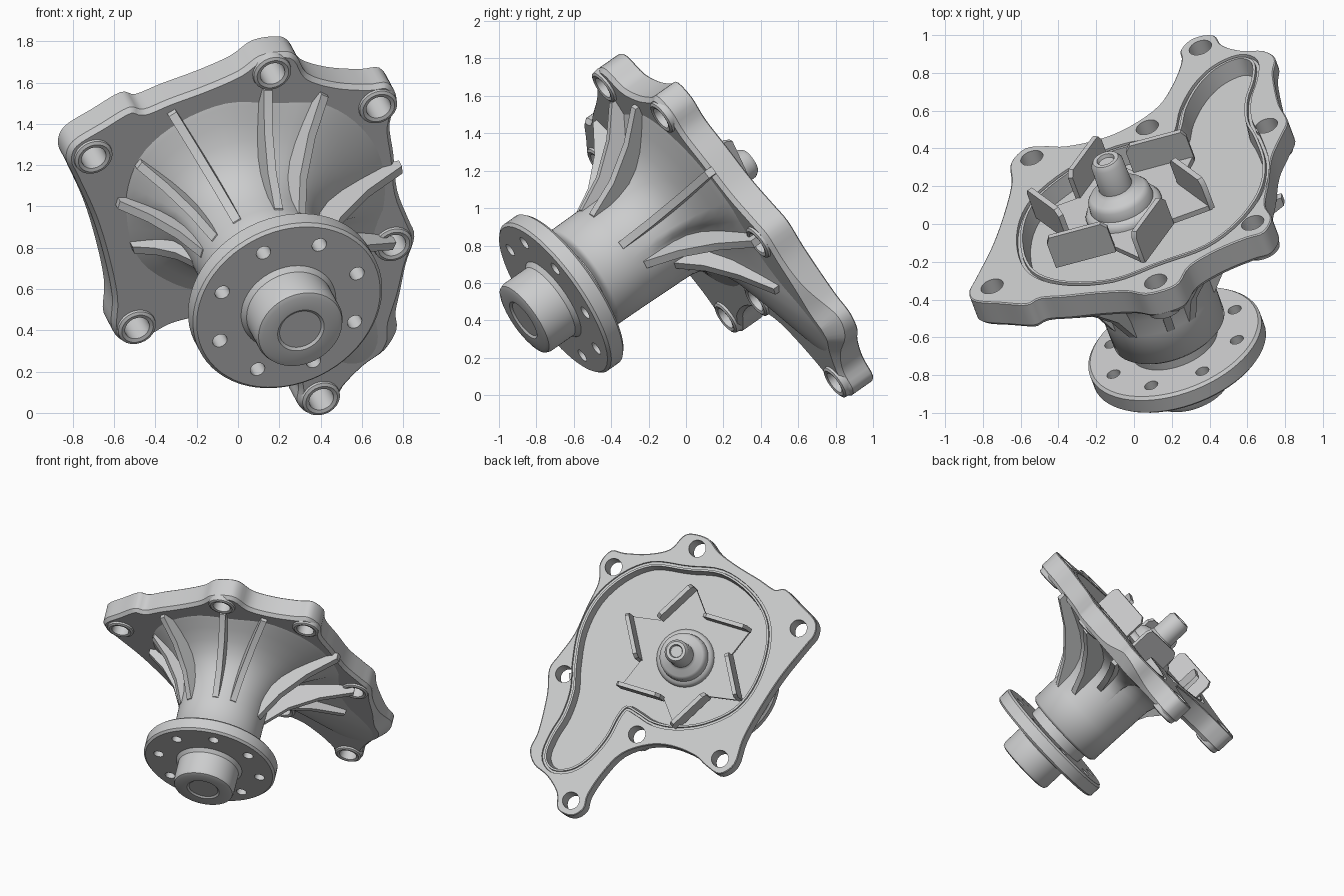
import bpy, bmesh, math
from mathutils import Matrix, Vector

if "Cube" in bpy.data.objects:
    bpy.data.objects.remove(bpy.data.objects["Cube"])

# Pump frame: w runs along the shaft from pulley hub to impeller, p and q span the gasket face
W = Vector((-0.294, 0.782, 0.549)).normalized()
P = Vector((-0.904, -0.414, 0.107))
P = (P - W * P.dot(W)).normalized()
Q = W.cross(P)
M = Matrix((P, Q, W)).transposed().to_4x4()
M.translation = (0.143, -0.44, 0.702)

metal = bpy.data.materials.new("cast_grey")
metal.diffuse_color = (0.6, 0.605, 0.61, 1)
metal.use_nodes = True
metal.node_tree.nodes["Principled BSDF"].inputs["Base Color"].default_value = metal.diffuse_color

OUTLINE = [(.04, .90), (.16, .86), (.24, .76), (.38, .655), (.54, .555), (.65, .48), (.73, .48),
           (.84, .37), (.95, .25), (.95, .15), (.88, .06), (.71, -.15), (.56, -.38), (.44, -.60),
           (.38, -.78), (.27, -.85), (.17, -.79), (.08, -.71), (-.09, -.64), (-.26, -.63),
           (-.45, -.69), (-.59, -.83), (-.69, -.98), (-.72, -1.08), (-.81, -1.13), (-.91, -1.08),
           (-.92, -.96), (-.99, -.84), (-1.09, -.75), (-1.12, -.64), (-1.07, -.53), (-1.03, -.38),
           (-1.0, -.22), (-.99, -.06), (-.92, .04), (-.81, .19), (-.72, .39), (-.64, .56),
           (-.63, .70), (-.55, .79), (-.45, .77), (-.28, .76), (-.12, .79), (-.03, .88)]
CAVITY = [(.04, .63), (.26, .60), (.46, .46), (.58, .27), (.59, .06), (.51, -.19), (.37, -.37),
          (.15, -.47), (-.06, -.49), (-.22, -.455), (-.33, -.385), (-.42, -.34), (-.49, -.41),
          (-.57, -.56), (-.69, -.70), (-.82, -.78), (-.95, -.78), (-1.0, -.69), (-.95, -.55),
          (-.86, -.40), (-.80, -.22), (-.79, -.04), (-.75, .21), (-.64, .43), (-.46, .59),
          (-.25, .67), (-.03, .64)]
BOLTS = [(.83, .195), (.08, .79), (-.53, .67), (-.88, -.10), (-.815, -1.02), (.27, -.74), (-.34, -.55)]


def smooth_loop(pts, steps=4):
    """Closed Catmull-Rom curve through the points."""
    out, n = [], len(pts)
    v = [Vector(p) for p in pts]
    for i in range(n):
        a, b, c, d = v[i - 1], v[i], v[(i + 1) % n], v[(i + 2) % n]
        for k in range(steps):
            t = k / steps
            out.append(0.5 * (2 * b + (c - a) * t + (2 * a - 5 * b + 4 * c - d) * t * t
                              + (3 * b - a - 3 * c + d) * t ** 3))
    return out


def offset(loop, dist):
    """Push a clockwise loop outward."""
    out = []
    for i, p in enumerate(loop):
        t = (loop[(i + 1) % len(loop)] - loop[i - 1]).normalized()
        out.append(p + Vector((-t.y, t.x)) * dist)
    return out


def circle(r, n, c=(0, 0)):
    return [Vector((c[0] + r * math.cos(2 * math.pi * i / n), c[1] + r * math.sin(2 * math.pi * i / n)))
            for i in range(n)]


def ring(loop, w):
    return [(p[0], p[1], w) for p in loop]


def skin(bm, rings, closed=False):
    """Join equal-sized rings of (p, q, w) points with quads."""
    vs = [[bm.verts.new(c) for c in r] for r in rings]
    n = len(vs[0])
    for j in range(len(vs) if closed else len(vs) - 1):
        a, b = vs[j], vs[(j + 1) % len(vs)]
        for i in range(n):
            bm.faces.new((a[i], a[(i + 1) % n], b[(i + 1) % n], b[i]))
    return vs


def fill(bm, *loops):
    """Flat face between an outer loop and its holes."""
    edges = []
    for vs in loops:
        for i, v in enumerate(vs):
            w = vs[(i + 1) % len(vs)]
            edges.append(bm.edges.get((v, w)) or bm.edges.new((v, w)))
    bmesh.ops.triangle_fill(bm, edges=edges, use_beauty=True, normal=(0, 0, 1))


def to_object(name, bm, tilt=0.0):
    bmesh.ops.recalc_face_normals(bm, faces=bm.faces)
    for v in bm.verts:
        v.co.z -= tilt * v.co.y
    me = bpy.data.meshes.new(name)
    bm.to_mesh(me)
    bm.free()
    ob = bpy.data.objects.new(name, me)
    bpy.context.collection.objects.link(ob)
    me.materials.append(metal)
    ob.matrix_world = M
    return ob


def make(name, lofts, closed=False, tilt=0.0):
    bm = bmesh.new()
    for rings in lofts:
        vs = skin(bm, rings, closed)
        if not closed:
            bm.faces.new(vs[0])
            bm.faces.new(vs[-1])
    return to_object(name, bm, tilt)


def turned(profile, n=64):
    return [ring(circle(r, n), w) for r, w in profile]


def finish(ob, angle=35):
    bpy.ops.object.select_all(action='DESELECT')
    bpy.context.view_layer.objects.active = ob
    ob.select_set(True)
    for m in list(ob.modifiers):
        bpy.ops.object.modifier_apply(modifier=m.name)
    bpy.ops.object.shade_smooth_by_angle(angle=math.radians(angle))


# Mounting plate with bolt holes, recessed pocket, seal groove and a chamfered arm corner
FACE, FRONT, FLOOR, TILT = 0.70, 0.535, 0.595, 0.018
outer, inner = smooth_loop(OUTLINE), smooth_loop(CAVITY)
thin = [math.exp(-((p - Vector((-1.1, -.64))).length / .2) ** 2) for p in outer]
toe = [p.lerp(q, 1 + 3 * g) for p, q, g in zip(outer, offset(outer, -.02), thin)]
bm = bmesh.new()
edge = skin(bm, [ring(toe, FRONT),
                 [(p.x, p.y, FRONT + .025 + .07 * g) for p, g in zip(outer, thin)],
                 ring(outer, FACE - .006), ring(offset(outer, -.006), FACE)])
pocket = skin(bm, [ring(offset(inner, .034), FACE), ring(offset(inner, .032), FACE - .02),
                   ring(offset(inner, .016), FACE - .02), ring(offset(inner, .014), FACE),
                   ring(inner, FACE), ring(offset(inner, -.012), FLOOR)])
bores = [skin(bm, [ring(circle(.062, 24, b), FRONT), ring(circle(.062, 24, b), FACE)]) for b in BOLTS]
fill(bm, edge[0], *[b[0] for b in bores])
fill(bm, edge[-1], pocket[0], *[b[1] for b in bores])
fill(bm, pocket[-1])
finish(to_object("mounting_plate", bm, TILT))

# Bolt bosses on the front of the plate
bosses = []
for b in BOLTS:
    prof = [(.062, .54), (.062, .52), (.08, .515), (.095, .522), (.1, .56), (.062, .56)]
    bosses.append([ring(circle(r, 24, b), w) for r, w in prof])
finish(make("bolt_bosses", bosses, True, TILT))

# Bearing barrel flaring out into the housing, with a tighter flare on the underside
rim = offset(inner, .02)


def tightness(p):
    return 1 + 2 * math.sqrt(max(0, math.cos(math.atan2(p.y, p.x) - math.radians(265))))


rings = []
for r, w, f in [(.285, -.16, 0), (.308, -.14, 0), (.31, .05, 0), (.312, .15, 0), (.314, .22, .03), (.315, .30, .10),
                (.315, .37, .23), (.315, .43, .42), (.315, .48, .65), (.315, .515, .84), (.315, .535, .94),
                (.315, .55, 1)]:
    rings.append([(*(p.normalized() * r).lerp(p, f ** tightness(p)), w) for p in rim])
finish(make("bearing_housing", [rings]), 50)

# Stiffening ribs: (angle, reach, start along the barrel)
ribs = []
for deg, reach, w0 in [(44, .72, .02), (84, .70, .02), (108, .74, .02), (156, .84, .02), (18, .62, .04),
                       (-4, .62, .08), (186, .88, .08), (207, .90, .24), (328, .54, .22)]:
    d = Vector((math.cos(math.radians(deg)), math.sin(math.radians(deg))))
    s = Vector((-d.y, d.x))
    run, rise = reach - .31, .5 - w0
    side = [(.25, .55), (.25, w0), (.315, w0 + .05 * rise), (.31 + run * .25, w0 + .42 * rise),
            (.31 + run * .6, w0 + .75 * rise), (reach, .50), (reach, .55)]
    ribs.append([[(*(d * r + s * k), w) for r, w in side] for k in (-.022, .022)])
finish(make("housing_ribs", ribs), 30)

# Pulley hub and drilled flange
flange = make("pulley_flange", [turned([(.105, -.54), (.118, -.55), (.19, -.55), (.212, -.542), (.22, -.52),
                                        (.22, -.37), (.24, -.345), (.465, -.345), (.48, -.33), (.48, -.25),
                                        (.465, -.235), (.24, -.235), (.24, -.10)])])
holes = []
for i in range(8):
    a = math.radians(96 + 45 * i)
    c = (.37 * math.cos(a), .37 * math.sin(a))
    holes.append([ring(circle(.037, 16, c), -.4), ring(circle(.037, 16, c), -.2)])
cutter = make("flange_hole_cutter", holes)
cutter.hide_render = True
cutter.hide_set(True)
mod = flange.modifiers.new("holes", 'BOOLEAN')
mod.operation, mod.object, mod.solver = 'DIFFERENCE', cutter, 'EXACT'
finish(flange)

# Impeller: pinwheel disc with upright swept blades
N, tip_r, root_r = 6, .51, .33


def polar(r, deg):
    return Vector((r * math.cos(math.radians(deg)), r * math.sin(math.radians(deg))))


star, blades = [], []
for i in range(N):
    a = 82 + i * 360 / N
    tip, root = polar(tip_r, a), polar(root_r, a + 40)
    star += [tip, root]
    t = (tip - root).normalized()
    k = Vector((-t.y, t.x)) * .015
    foot = [root - k, tip - k, tip + k, root + k]
    top = [root - k + t * .03, tip - k - t * .02, tip + k - t * .02, root + k + t * .03]
    blades.append([ring(foot, .64), ring(foot, .80), ring(top, .835)])
finish(make("impeller_disc", [[ring(star, .635), ring(star, .665)]]))
finish(make("impeller_blades", blades))

# Shaft and collar behind the impeller
finish(make("impeller_shaft", [turned([(.21, .58), (.21, .675), (.195, .70), (.175, .71), (.17, .76), (.15, .785),
                                       (.105, .80), (.09, .82), (.087, .975), (.07, 1.0), (.048, 1.0),
                                       (.042, .98)], 40)]))
